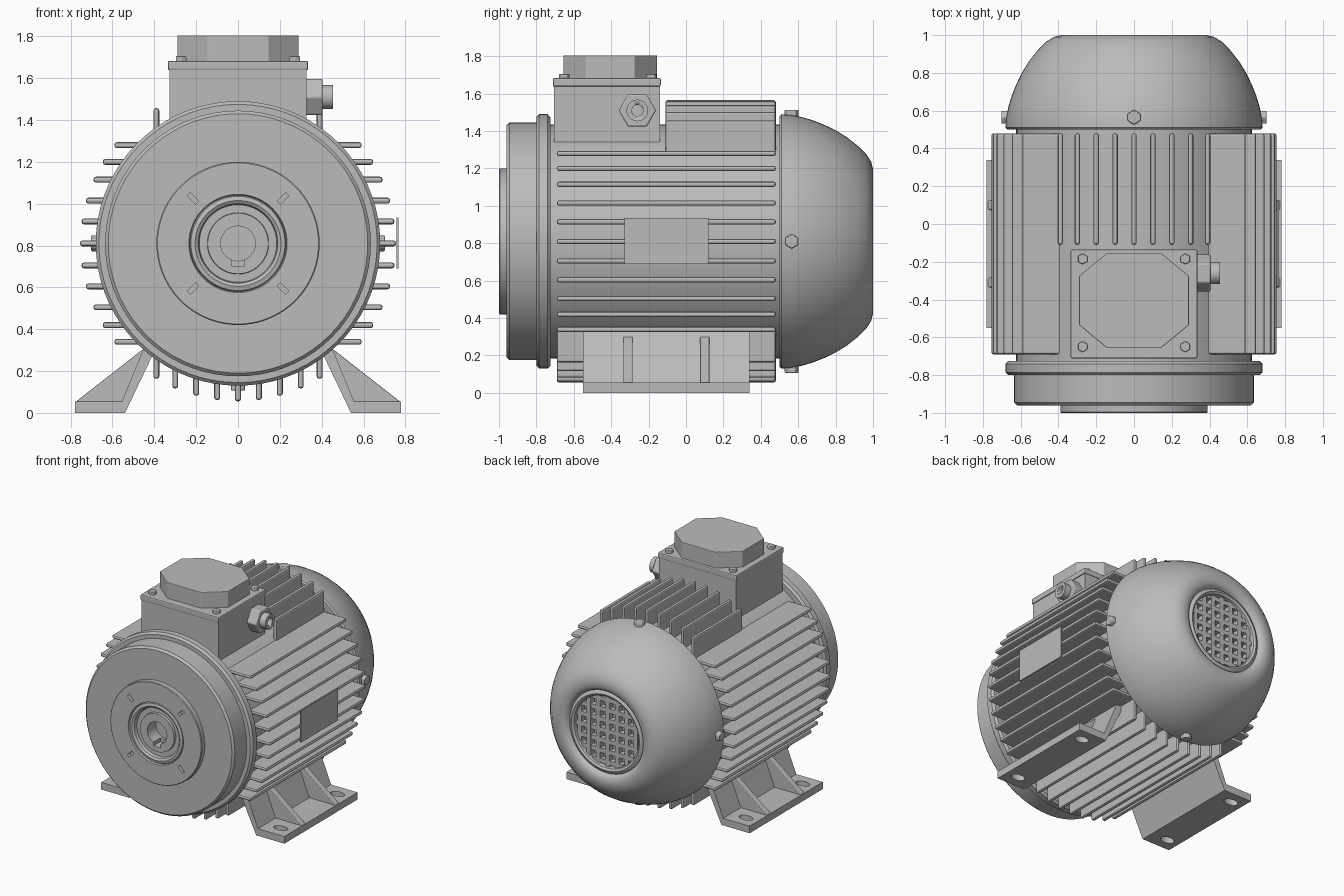
import bpy, bmesh, math
from mathutils import Matrix, Vector

old = bpy.data.objects.get("Cube")
if old:
    bpy.data.objects.remove(old, do_unlink=True)

AXIS = 0.81          # height of the shaft axis
TIP, ROOT = 0.755, 0.60

grey = bpy.data.materials.new("cast_grey")
grey.use_nodes = True
grey.diffuse_color = (0.5, 0.5, 0.5, 1)
grey.node_tree.nodes["Principled BSDF"].inputs["Base Color"].default_value = (0.5, 0.5, 0.5, 1)


def finish(name, bm, bevel=0, segments=2, smooth=True):
    bmesh.ops.recalc_face_normals(bm, faces=bm.faces)
    mesh = bpy.data.meshes.new(name)
    bm.to_mesh(mesh)
    bm.free()
    mesh.materials.append(grey)
    ob = bpy.data.objects.new(name, mesh)
    bpy.context.collection.objects.link(ob)
    if bevel:
        mod = ob.modifiers.new("edge", "BEVEL")
        mod.width, mod.segments = bevel, segments
    if smooth:
        bpy.ops.object.select_all(action="DESELECT")
        ob.select_set(True)
        bpy.context.view_layer.objects.active = ob
        bpy.ops.object.shade_smooth_by_angle(angle=math.radians(35))
    return ob


def box(name, x, y, z, bevel=0, segments=2):
    """Box from (min, max) pairs."""
    bm = bmesh.new()
    size = [b - a for a, b in (x, y, z)]
    mid = [(a + b) / 2 for a, b in (x, y, z)]
    bmesh.ops.create_cube(bm, size=1, matrix=Matrix.Translation(mid) @ Matrix.Diagonal((*size, 1)))
    return finish(name, bm, bevel, segments, smooth=False)


def lathe(name, profile, steps=72):
    """Turn (radius, y) points around the shaft axis."""
    bm = bmesh.new()
    verts = [bm.verts.new((r, y, AXIS)) for r, y in profile]
    edges = [bm.edges.new(pair) for pair in zip(verts, verts[1:])]
    bmesh.ops.spin(bm, geom=verts + edges, cent=(0, 0, AXIS), axis=(0, 1, 0),
                   angle=math.tau, steps=steps)
    bmesh.ops.remove_doubles(bm, verts=bm.verts, dist=0.0001)
    return finish(name, bm)


def prism(name, points, start, depth, bevel=0):
    """Extrude an outline; start and depth are vectors, outline plane is normal to depth."""
    bm = bmesh.new()
    flat = depth[2] != 0
    verts = [bm.verts.new(Vector(start) + Vector((a, b, 0) if flat else (a, 0, b))) for a, b in points]
    face = bm.faces.new(verts)
    out = bmesh.ops.extrude_face_region(bm, geom=[face])
    moved = [g for g in out["geom"] if isinstance(g, bmesh.types.BMVert)]
    bmesh.ops.translate(bm, verts=moved, vec=depth)
    return finish(name, bm, bevel, smooth=False)


def rod(name, centre, direction, radius, length, sides, top=None, spin=0, bevel=0):
    """Cylinder or hexagon pointing along direction, centred on centre."""
    bm = bmesh.new()
    turn = Vector(direction).to_track_quat("Z", "Y").to_matrix().to_4x4()
    bmesh.ops.create_cone(bm, cap_ends=True, segments=sides, radius1=radius,
                          radius2=radius if top is None else top, depth=length,
                          matrix=Matrix.Translation(centre) @ turn @ Matrix.Rotation(spin, 4, "Z"))
    return finish(name, bm, bevel)


def cut(target, cutters):
    """Subtract the cutters and remove them."""
    for cutter in cutters:
        cutter.hide_render = True
        mod = target.modifiers.new("cut", "BOOLEAN")
        mod.operation, mod.object, mod.solver = "DIFFERENCE", cutter, "EXACT"
        bpy.context.view_layer.objects.active = target
        bpy.ops.object.modifier_apply(modifier=mod.name)
        bpy.data.objects.remove(cutter, do_unlink=True)


# Stator body and front flange
lathe("stator_body", [(0, -0.74), (0.625, -0.74), (0.625, 0.52), (0, 0.52)])
lathe("front_flange", [(0, -0.8), (0.665, -0.8), (0.68, -0.785), (0.68, -0.74),
                       (0.665, -0.725), (0, -0.725)])

# Front end shield with raised disc, hub and bore
shield = lathe("front_shield", [
    (0, -0.88), (0.083, -0.88), (0.083, -0.985), (0.145, -0.985), (0.147, -0.965),
    (0.185, -0.965), (0.19, -0.99), (0.205, -1), (0.225, -0.995), (0.23, -0.985),
    (0.235, -1), (0.385, -1), (0.39, -0.995), (0.39, -0.96),
    (0.62, -0.96), (0.635, -0.945), (0.635, -0.79), (0, -0.79)])
cutters = [box("keyway_cutter", (-0.03, 0.03), (-1.05, -0.9), (AXIS - 0.107, AXIS - 0.04))]
for k in range(4):
    angle = math.radians(45 + 90 * k)
    slot = box("slot_cutter", (-0.028, 0.028), (-0.05, 0.03), (-0.011, 0.011))
    slot.matrix_world = (Matrix.Translation((0.305 * math.cos(angle), -1, AXIS + 0.305 * math.sin(angle)))
                         @ Matrix.Rotation(-angle, 4, "Y"))
    cutters.append(slot)
bpy.context.view_layer.update()
cut(shield, cutters)

# Cooling fins on both sides, bottom and rear top
half = 0.014
offsets = [0, 0.105, 0.205, 0.305, 0.39, 0.47]
for d in sorted({s * o for o in offsets for s in (-1, 1)}):
    inner, outer = math.sqrt(ROOT**2 - d * d), math.sqrt(TIP**2 - d * d)
    for s, side in ((1, "left"), (-1, "right")):
        box(side + "_fin", sorted((s * inner, s * outer)), (-0.69, 0.48),
            (AXIS + d - half, AXIS + d + half), 0.011)
for d in sorted({s * o for o in (0, 0.1, 0.2, 0.3, 0.39) for s in (-1, 1)}):
    inner, outer = math.sqrt(ROOT**2 - d * d), math.sqrt(TIP**2 - d * d)
    box("bottom_fin", (d - half, d + half), (-0.69, 0.48), (AXIS - outer, AXIS - inner), 0.011)
    box("top_fin", (d - half, d + half), (-0.11, 0.48), (AXIS + inner, AXIS + outer), 0.011)

# Domed fan cover with recessed vent
lathe("fan_cover", [
    (0, 0.5), (0.67, 0.5), (0.68, 0.51), (0.677, 0.56), (0.665, 0.62), (0.647, 0.68),
    (0.623, 0.74), (0.594, 0.8), (0.557, 0.86), (0.51, 0.92), (0.465, 0.965),
    (0.425, 0.99), (0.385, 1.0), (0.345, 0.998), (0.325, 0.985), (0.315, 0.965),
    (0.305, 0.975), (0.29, 0.98), (0.275, 0.97), (0.27, 0.95), (0.27, 0.89), (0, 0.89)])
for i in range(-3, 4):
    d = 0.08 * i
    reach = math.sqrt(0.274**2 - d * d)
    box("vent_bar_upright", (d - 0.017, d + 0.017), (0.91, 0.955), (AXIS - reach, AXIS + reach))
    box("vent_bar_level", (-reach, reach), (0.91, 0.954), (AXIS + d - 0.017, AXIS + d + 0.017))

# Fan cover screws
for k in range(4):
    a = k * math.pi / 2
    out = Vector((math.cos(a), 0, math.sin(a)))
    rod("cover_screw", Vector((0, 0.565, AXIS)) + out * 0.675, out, 0.039, 0.055, 6, bevel=0.005)

# Terminal box with lid, octagonal cap and corner screws
box("terminal_box", (-0.328, 0.328), (-0.705, -0.14), (1.3, 1.645))
box("terminal_lid", (-0.335, 0.335), (-0.712, -0.135), (1.638, 1.683), 0.008)
wx, wy, cx, cy = 0.29, 0.25, 0.145, 0.13
octagon = [(-wx, -cy), (-cx, -wy), (cx, -wy), (wx, -cy), (wx, cy), (cx, wy), (-cx, wy), (-wx, cy)]
prism("terminal_cap", octagon, (0, -0.405, 1.675), (0, 0, 0.13), 0.004)
for x in (-0.272, 0.272):
    for y in (-0.65, -0.185):
        rod("lid_screw", (x, y, 1.69), (0, 0, 1), 0.029, 0.03, 6, bevel=0.004)

# Cable gland
rod("gland_nut", (0.36, -0.26, 1.51), (1, 0, 0), 0.1, 0.09, 6, spin=math.pi / 2, bevel=0.008)
gland = rod("gland_sleeve", (0.42, -0.26, 1.51), (1, 0, 0), 0.058, 0.07, 32)
cut(gland, [rod("bore_cutter", (0.45, -0.26, 1.51), (1, 0, 0), 0.03, 0.08, 24)])

# Rating plate
box("rating_plate", (0.758, 0.767), (-0.33, 0.12), (0.69, 0.935))

# Feet with stiffening ribs and mounting holes
foot_outline = [(0.54, 0), (0.78, 0), (0.78, 0.055), (0.555, 0.055), (0.44, 0.335), (0.38, 0.335)]
rib_outline = [(0.78, 0.05), (0.54, 0.05), (0.44, 0.3), (0.46, 0.3)]
for s, side in ((1, "left"), (-1, "right")):
    foot = prism(side + "_foot", [(s * x, z) for x, z in foot_outline], (0, -0.55, 0), (0, 0.89, 0))
    holes = []
    for y in (-0.45, 0.24):
        hole = rod("hole_cutter", (0, 0, 0), (0, 0, 1), 0.035, 0.2, 16)
        hole.matrix_world = Matrix.Translation((s * 0.68, y, 0.03)) @ Matrix.Diagonal((1.6, 1, 1, 1))
        holes.append(hole)
    bpy.context.view_layer.update()
    cut(foot, holes)
    for y in (-0.335, 0.075):
        prism(side + "_foot_rib", [(s * x, z) for x, z in rib_outline], (0, y, 0), (0, 0.05, 0), 0.006)
